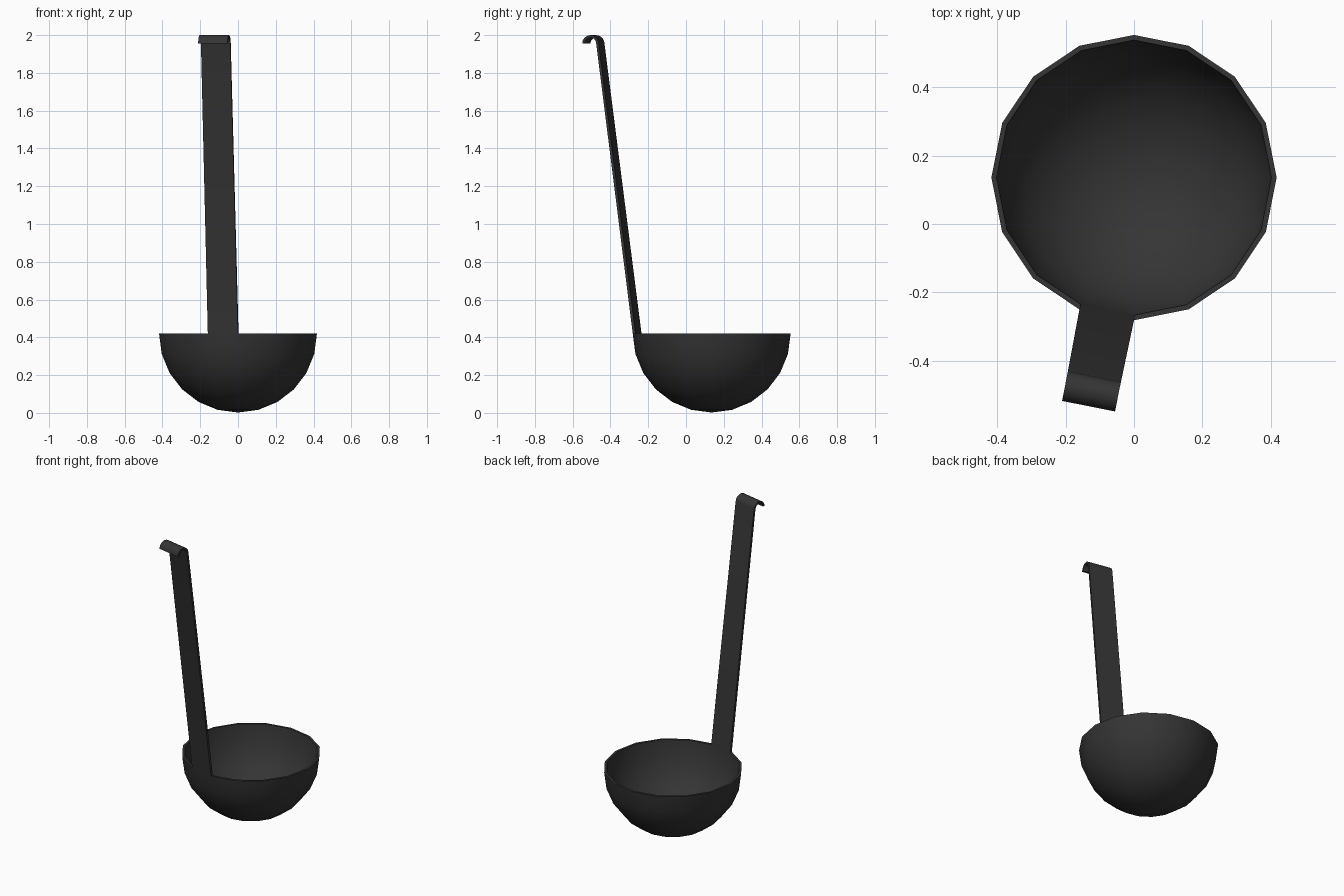
import bpy, bmesh, math
from mathutils import Vector

if "Cube" in bpy.data.objects:
    bpy.data.objects.remove(bpy.data.objects["Cube"])

black = bpy.data.materials.new("black_plastic")
black.diffuse_color = (0.035, 0.035, 0.035, 1)
black.use_nodes = True
black.node_tree.nodes["Principled BSDF"].inputs["Base Color"].default_value = black.diffuse_color

SIDES, RINGS = 16, 6
R, RIM_Z, CY = 0.418, 0.42, 0.136
THICK = 0.015


def finish(name, bm, angle):
    bmesh.ops.recalc_face_normals(bm, faces=bm.faces)
    me = bpy.data.meshes.new(name)
    bm.to_mesh(me)
    bm.free()
    ob = bpy.data.objects.new(name, me)
    bpy.context.collection.objects.link(ob)
    me.materials.append(black)
    bpy.ops.object.select_all(action='DESELECT')
    ob.select_set(True)
    bpy.context.view_layer.objects.active = ob
    bpy.ops.object.shade_smooth_by_angle(angle=math.radians(angle))
    return ob


# Bowl: outer and inner hemispheres, joined by a flat rim
def arc(r):
    return [(r * math.cos(a), RIM_Z - r * math.sin(a))
            for a in (i * math.pi / 2 / RINGS for i in range(RINGS + 1))]


profile = arc(R)[::-1] + arc(R - THICK)
bm = bmesh.new()
verts = [bm.verts.new((max(r, 0), 0, z)) for r, z in profile]
edges = [bm.edges.new(p) for p in zip(verts, verts[1:])]
bmesh.ops.spin(bm, geom=verts + edges, cent=(0, 0, 0), axis=(0, 0, 1),
               angle=2 * math.pi, steps=SIDES, use_duplicate=False)
bmesh.ops.remove_doubles(bm, verts=bm.verts, dist=0.001)
bmesh.ops.translate(bm, verts=bm.verts, vec=(0, CY, 0))
finish("bowl", bm, 40)

# Handle: a strip rising from one rim facet, curling outward into a hook
yaw = math.radians(270 - 11.25)
out = Vector((math.cos(yaw), math.sin(yaw), 0))
side = Vector((-out.y, out.x, 0))
hook_d, hook_z, hook_r = 0.639, 1.956, 0.044
strip_t = 0.013

# distance from the bowl axis and height, for both faces of the strip
d0 = R * math.cos(math.pi / SIDES)
inner, outer = [(d0 - THICK, RIM_Z)], [(d0, RIM_Z)]
for i in range(9):
    a = math.radians(173 - i * 173 / 8)
    for line, r in ((inner, hook_r), (outer, hook_r - strip_t)):
        line.append((hook_d + r * math.cos(a), hook_z + r * math.sin(a)))

bm = bmesh.new()


def section(p, q):
    pts = []
    for (d, z), s in ((p, -1), (p, 1), (q, 1), (q, -1)):
        half = 0.0815 - 0.0015 * (z - RIM_Z)
        v = Vector((0, CY, z)) + out * d + side * s * half
        pts.append(bm.verts.new(v))
    return pts


rings = [section(p, q) for p, q in zip(inner, outer)]
for a, b in zip(rings, rings[1:]):
    for i in range(4):
        j = (i + 1) % 4
        bm.faces.new((a[i], a[j], b[j], b[i]))
bm.faces.new(rings[0])
bm.faces.new(rings[-1])
finish("handle", bm, 40)
